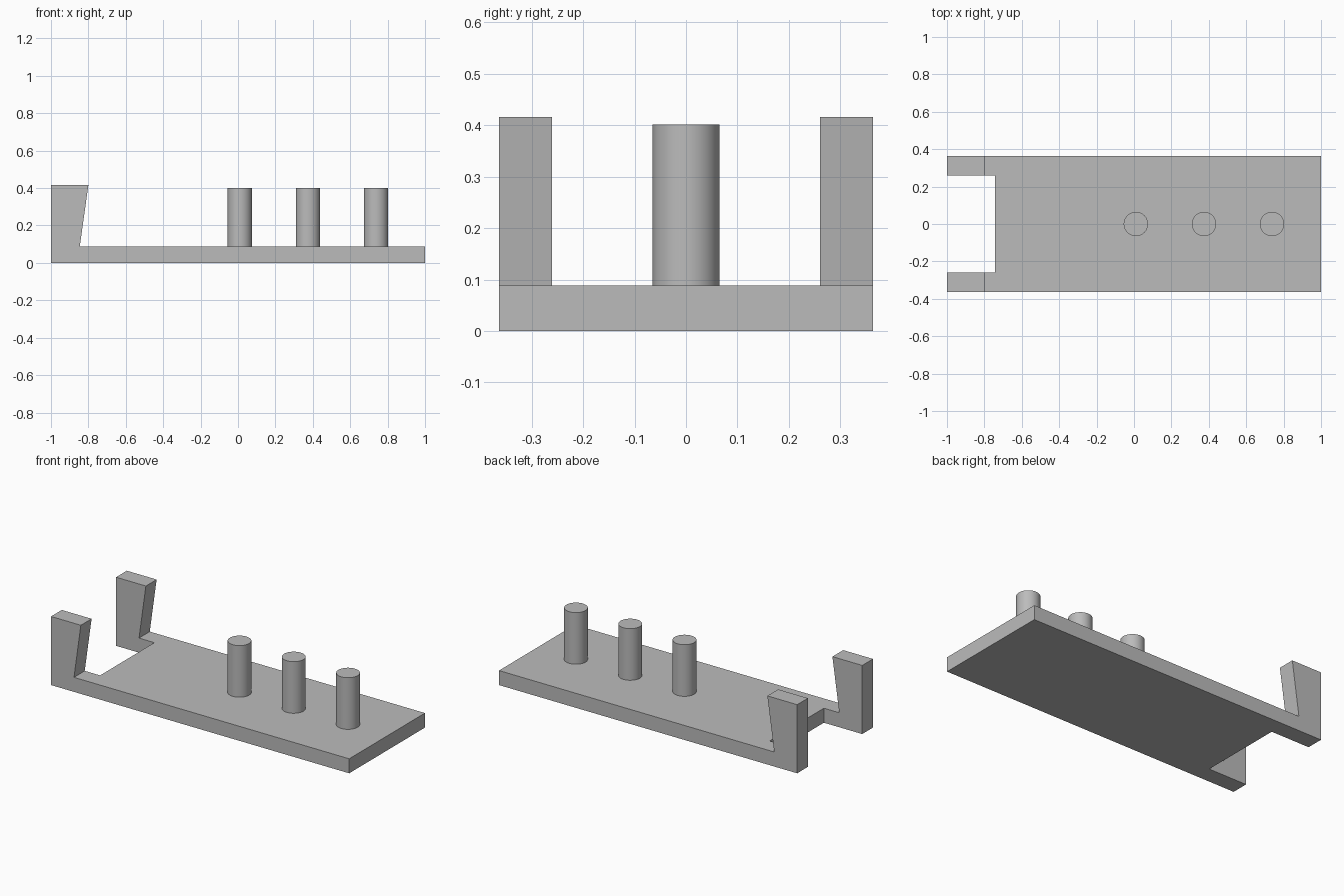
import bpy
import bmesh

cube = bpy.data.objects.get("Cube")
if cube:
    bpy.data.objects.remove(cube, do_unlink=True)

GREY = (0.5, 0.5, 0.5, 1.0)
mat = bpy.data.materials.new("plain grey")
mat.use_nodes = True
mat.diffuse_color = GREY
mat.node_tree.nodes["Principled BSDF"].inputs["Base Color"].default_value = GREY

HALF_WIDTH = 0.363
PLATE_TOP = 0.088
POST_TOP = 0.416
PEG_TOP = 0.401
PEG_RADIUS = 0.065


def extrude_profile(name, profile, y0, y1):
    """Extrude an (x, z) outline along y into a closed solid."""
    bm = bmesh.new()
    face = bm.faces.new([bm.verts.new((x, y0, z)) for x, z in profile])
    result = bmesh.ops.extrude_face_region(bm, geom=[face])
    moved = [v for v in result["geom"] if isinstance(v, bmesh.types.BMVert)]
    bmesh.ops.translate(bm, verts=moved, vec=(0, y1 - y0, 0))
    bmesh.ops.recalc_face_normals(bm, faces=bm.faces)
    mesh = bpy.data.meshes.new(name)
    bm.to_mesh(mesh)
    bm.free()
    obj = bpy.data.objects.new(name, mesh)
    bpy.context.collection.objects.link(obj)
    mesh.materials.append(mat)
    return obj


# Base plate with the undercut end wall, as one side profile
base = extrude_profile("base_with_hooked_posts", [
    (-1, 0), (1, 0), (1, PLATE_TOP), (-0.846, PLATE_TOP),
    (-0.8, POST_TOP), (-1, POST_TOP)], -HALF_WIDTH, HALF_WIDTH)

# Central notch that splits the end wall into two posts
cutter = extrude_profile("notch_cutter", [
    (-1.2, -0.2), (-0.743, -0.2), (-0.743, 0.6), (-1.2, 0.6)], -0.26, 0.26)
cutter.hide_render = True
notch = base.modifiers.new("notch", "BOOLEAN")
notch.operation = "DIFFERENCE"
notch.solver = "EXACT"
notch.object = cutter
bpy.context.view_layer.objects.active = base
bpy.ops.object.modifier_apply(modifier=notch.name)
bpy.data.objects.remove(cutter, do_unlink=True)

# Row of round pegs
for i in range(3):
    bpy.ops.mesh.primitive_cylinder_add(
        vertices=64, radius=PEG_RADIUS, depth=PEG_TOP - PLATE_TOP,
        location=(0.01 + i * 0.364, 0, (PEG_TOP + PLATE_TOP) / 2))
    peg = bpy.context.object
    peg.name = f"peg_{i + 1}"
    peg.data.materials.append(mat)
    bpy.ops.object.shade_smooth_by_angle()
